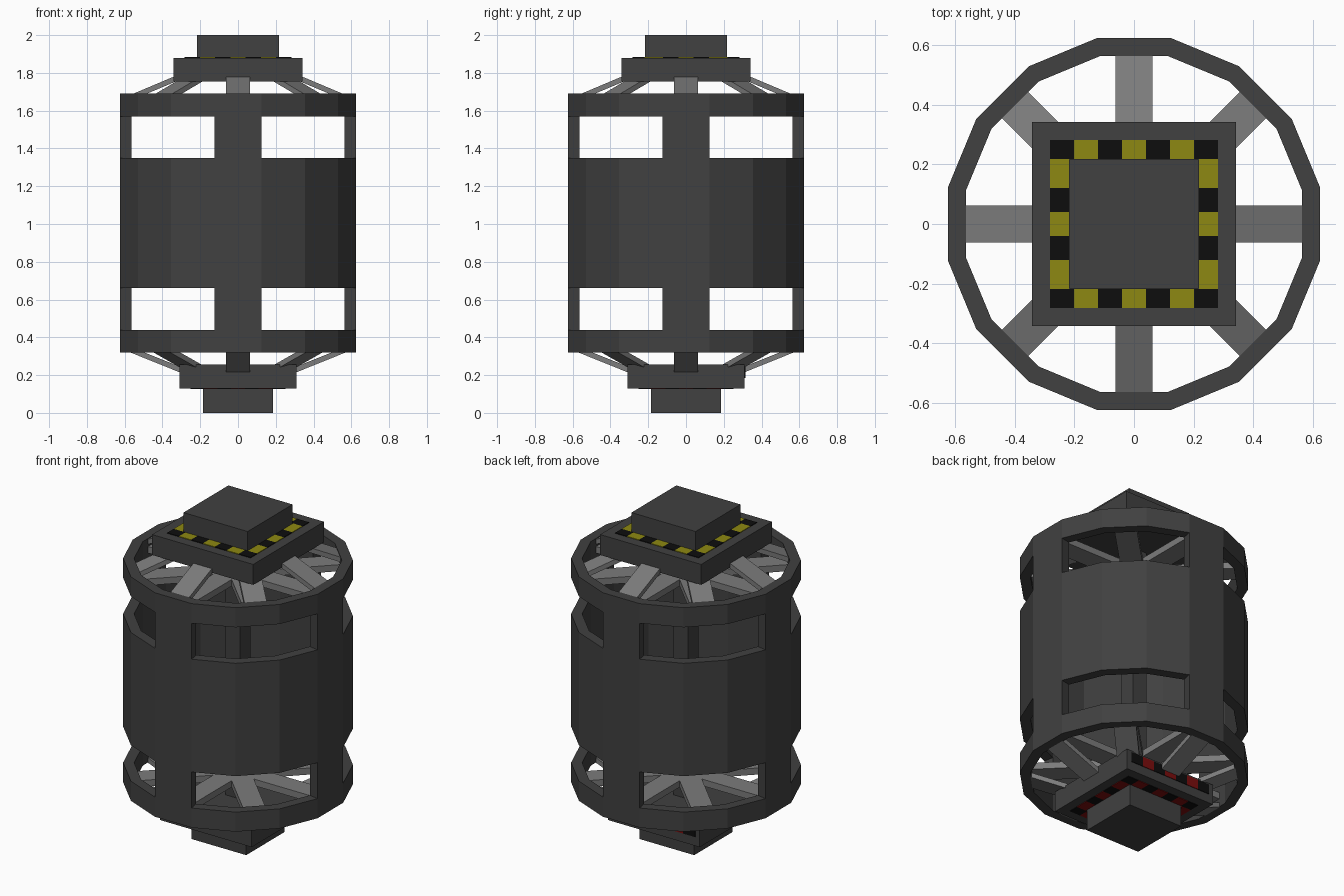
import bpy, bmesh, math
from mathutils import Matrix, Vector

if "Cube" in bpy.data.objects:
    bpy.data.objects.remove(bpy.data.objects["Cube"])


def material(name, rgb):
    m = bpy.data.materials.new(name)
    m.diffuse_color = (*rgb, 1)
    m.use_nodes = True
    m.node_tree.nodes["Principled BSDF"].inputs["Base Color"].default_value = m.diffuse_color
    return m


DARK = material("dark metal", (0.052, 0.052, 0.052))
GREY = material("grey strut", (0.2, 0.2, 0.2))
BLACK = material("black stripe", (0.004, 0.004, 0.004))
YELLOW = material("yellow stripe", (0.27, 0.25, 0.006))
RED = material("red stripe", (0.2, 0.004, 0.004))


def finish(bm, name, *mats):
    bmesh.ops.recalc_face_normals(bm, faces=bm.faces)
    me = bpy.data.meshes.new(name)
    bm.to_mesh(me)
    bm.free()
    for m in mats:
        me.materials.append(m)
    ob = bpy.data.objects.new(name, me)
    bpy.context.collection.objects.link(ob)
    return ob


def add_box(bm, lo, hi, mat=0, matrix=Matrix()):
    lo, hi = Vector(lo), Vector(hi)
    size = hi - lo
    m = matrix @ Matrix.Translation((lo + hi) / 2) @ Matrix.Diagonal((*size, 1))
    vs = bmesh.ops.create_cube(bm, size=1, matrix=m)["verts"]
    for f in {f for v in vs for f in v.link_faces}:
        f.material_index = mat


def block(name, half, z0, z1, mat=DARK):
    bm = bmesh.new()
    add_box(bm, (-half, -half, z0), (half, half, z1))
    finish(bm, name, mat)


# Sixteen-sided drum wall with four windows in each of two rows
N, R_OUT, R_IN = 16, 0.637, 0.576
LEVELS = [0.32, 0.44, 0.66, 1.35, 1.57, 1.69]


def solid(k, j):
    return 0 <= j < 5 and (j not in (1, 3) or k % 4 == 0)


bm = bmesh.new()
cache = {}


def vert(k, j, r):
    key = (k % N, j, r)
    if key not in cache:
        a = math.tau * (k - 0.5) / N
        cache[key] = bm.verts.new((r * math.cos(a), r * math.sin(a), LEVELS[j]))
    return cache[key]


for k in range(N):
    for j in range(5):
        if not solid(k, j):
            continue
        for r in (R_OUT, R_IN):
            bm.faces.new([vert(k, j, r), vert(k + 1, j, r), vert(k + 1, j + 1, r), vert(k, j + 1, r)])
        for dj, jj in ((-1, j), (1, j + 1)):
            if not solid(k, j + dj):
                bm.faces.new([vert(k, jj, R_OUT), vert(k + 1, jj, R_OUT), vert(k + 1, jj, R_IN), vert(k, jj, R_IN)])
        for dk, kk in ((-1, k), (1, k + 1)):
            if not solid(k + dk, j):
                bm.faces.new([vert(kk, j, R_OUT), vert(kk, j + 1, R_OUT), vert(kk, j + 1, R_IN), vert(kk, j, R_IN)])
finish(bm, "drum_wall", DARK)

# Stepped end caps and central column
block("top_plate", 0.342, 1.755, 1.88)
block("top_block", 0.217, 1.88, 2.0)
block("bottom_plate", 0.31, 0.13, 0.255)
block("bottom_block", 0.185, 0.0, 0.13)
block("central_column", 0.05, 0.2, 1.8)


# Eight struts: points are (radius, z) of the two ends
def struts(name, p, q, width=0.125, thick=0.028):
    d = Vector((q[0] - p[0], 0, q[1] - p[1]))
    tilt = Matrix.Rotation(-math.atan2(d.z, d.x), 4, 'Y')
    bm = bmesh.new()
    for k in range(8):
        m = Matrix.Rotation(math.tau * k / 8, 4, 'Z') @ Matrix.Translation((p[0], 0, p[1])) @ tilt
        add_box(bm, (0, -width / 2, -thick / 2), (d.length, width / 2, thick / 2), 0, m)
    finish(bm, name, GREY)


struts("top_sloped_struts", (0.25, 1.803), (0.57, 1.668))
struts("bottom_sloped_struts", (0.22, 0.194), (0.57, 0.335))
struts("top_inner_spokes", (0.0, 1.62), (0.57, 1.62), thick=0.04)
struts("bottom_inner_spokes", (0.0, 0.39), (0.57, 0.39), thick=0.04)


# Hazard stripes: thin plates, seven per side, black at the corners
def hazard_ring(name, outer, inner, z0, z1, colour):
    bm = bmesh.new()
    c = 2 * outer / 7
    for i in range(7):
        a, b = -outer + i * c, -outer + (i + 1) * c
        for s0, s1 in ((-outer, -inner), (inner, outer)):
            add_box(bm, (a, s0, z0), (b, s1, z1), i % 2)
            if 0 < i < 6:
                lo = -inner if i == 1 else a
                hi = inner if i == 5 else b
                add_box(bm, (s0, lo, z0), (s1, hi, z1), i % 2)
    finish(bm, name, BLACK, colour)


hazard_ring("top_hazard_stripes", 0.282, 0.219, 1.878, 1.884, YELLOW)
hazard_ring("bottom_hazard_stripes", 0.252, 0.19, 0.126, 0.132, RED)

# Single striped strip on the back edge of the bottom plate
bm = bmesh.new()
for i in range(7):
    x = -0.28 + 0.08 * i
    add_box(bm, (x, 0.308, 0.185), (x + 0.08, 0.314, 0.245), i % 2)
finish(bm, "back_hazard_strip", BLACK, RED)
